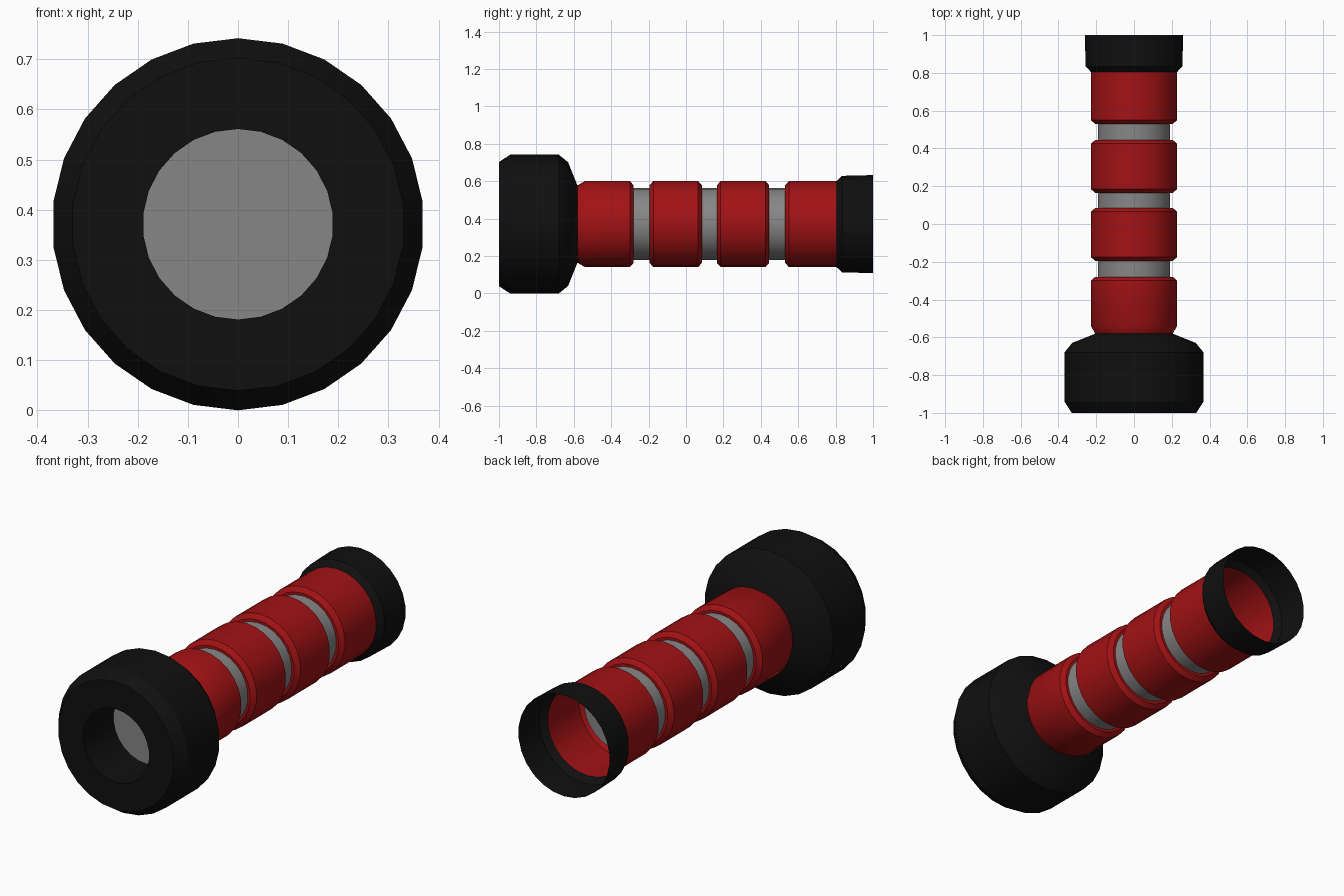
import bpy
import bmesh
from math import sin, cos, pi, radians

SIDES = 26
AXIS_Z = 0.371

if "Cube" in bpy.data.objects:
    bpy.data.objects.remove(bpy.data.objects["Cube"], do_unlink=True)


def make_material(name, rgb):
    mat = bpy.data.materials.new(name)
    mat.use_nodes = True
    color = (*rgb, 1.0)
    mat.diffuse_color = color
    mat.node_tree.nodes["Principled BSDF"].inputs["Base Color"].default_value = color
    return mat


black = make_material("black rubber", (0.005, 0.005, 0.005))
red = make_material("red casing", (0.36, 0.006, 0.007))
grey = make_material("grey metal", (0.24, 0.24, 0.24))


def lathe(name, profile, mat, cap_front=False, cap_back=False):
    """Spin (y, radius) points around the long axis, listed front to back on the outside."""
    bm = bmesh.new()
    rings = []
    for y, r in profile:
        angles = [2 * pi * i / SIDES for i in range(SIDES)]
        rings.append([bm.verts.new((r * sin(a), y, r * cos(a))) for a in angles])
    for a, b in zip(rings, rings[1:]):
        for i in range(SIDES):
            j = (i + 1) % SIDES
            bm.faces.new((a[i], a[j], b[j], b[i]))
    if cap_front:
        bm.faces.new(rings[0][::-1])
    if cap_back:
        bm.faces.new(rings[-1])
    mesh = bpy.data.meshes.new(name)
    bm.to_mesh(mesh)
    bm.free()
    mesh.materials.append(mat)
    obj = bpy.data.objects.new(name, mesh)
    obj.location.z = AXIS_Z
    bpy.context.collection.objects.link(obj)
    bpy.ops.object.select_all(action="DESELECT")
    obj.select_set(True)
    bpy.context.view_layer.objects.active = obj
    bpy.ops.object.shade_smooth_by_angle(angle=radians(30))
    return obj


# Wide head with a deep round socket in its front
lathe("head", [(-0.75, 0.19), (-1, 0.19), (-1, 0.332), (-0.94, 0.371),
               (-0.68, 0.371), (-0.63, 0.33), (-0.578, 0.2)], black)

# Inner rod: closes the socket and shows in the grooves
lathe("inner_rod", [(-0.75, 0.193), (0.56, 0.193)], grey, cap_front=True, cap_back=True)

# Bevelled grip sleeves
R, LIP, ROD, BEVEL = 0.23, 0.207, 0.193, 0.02
for n, (start, end) in enumerate([(-0.58, -0.28), (-0.195, 0.085), (0.165, 0.445)]):
    front_bevel = 0.04 if n == 0 else BEVEL
    lathe(f"grip_sleeve_{n + 1}",
          [(start, ROD), (start, LIP), (start + front_bevel, R),
           (end - BEVEL, R), (end, LIP), (end, ROD)], red)

# Last sleeve is open at the back
lathe("rear_sleeve", [(0.53, ROD), (0.53, LIP), (0.53 + BEVEL, R), (0.805, R)], red)

# Thin open collar at the back end
lathe("rear_collar", [(0.805, R), (0.835, 0.258), (1, 0.262)], black)
